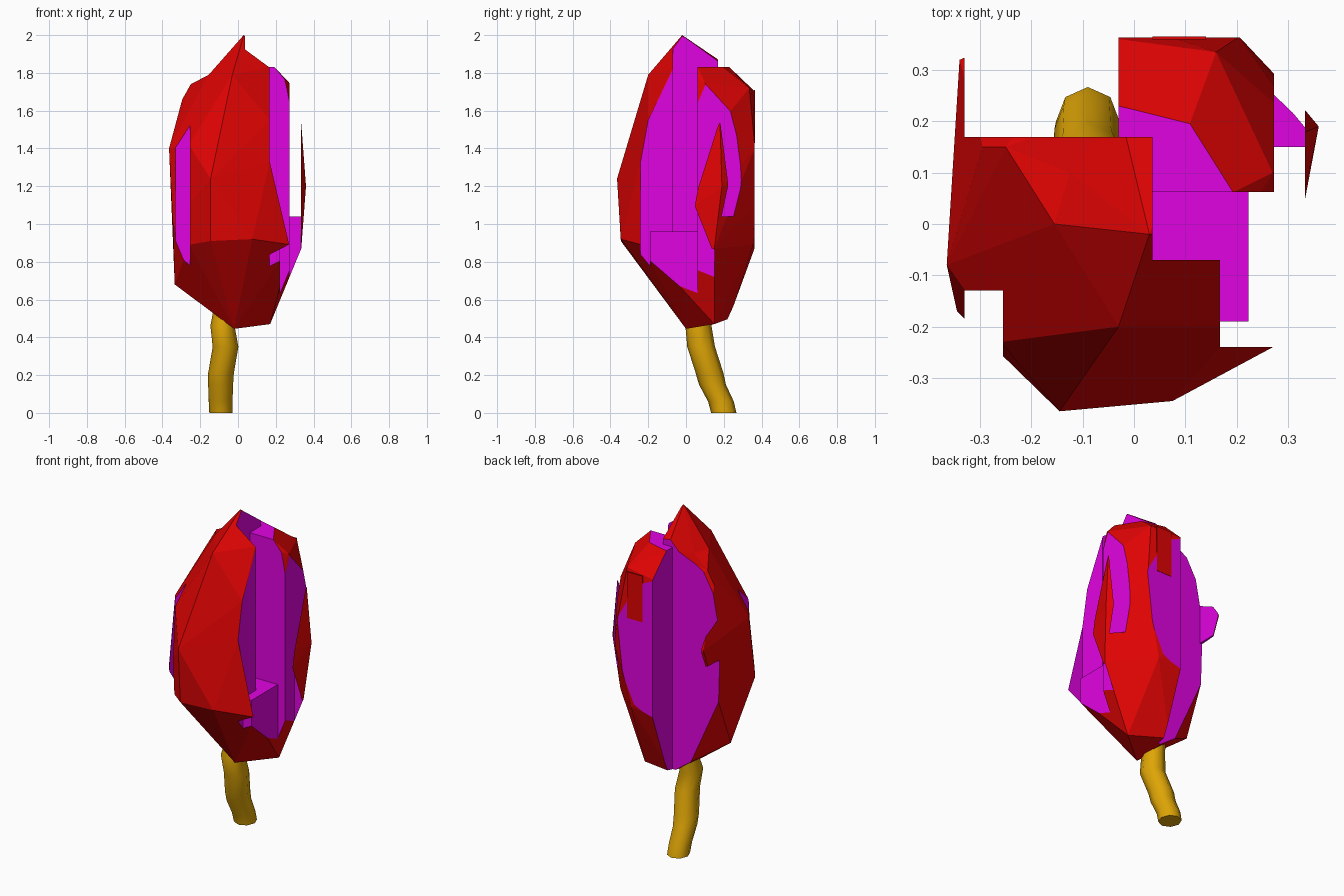
import bpy, bmesh, math
from mathutils import Vector

cube = bpy.data.objects.get("Cube")
if cube:
    bpy.data.objects.remove(cube, do_unlink=True)


def make_material(name, rgb):
    mat = bpy.data.materials.new(name)
    mat.use_nodes = True
    mat.diffuse_color = (*rgb, 1)
    mat.node_tree.nodes["Principled BSDF"].inputs["Base Color"].default_value = (*rgb, 1)
    return mat


red = make_material("red_skin", (.75, .001, .001))
magenta = make_material("magenta_flesh", (.75, .001, .75))
mustard = make_material("mustard_stem", (.74, .38, .002))


def make_object(name, bm, materials):
    bmesh.ops.recalc_face_normals(bm, faces=bm.faces[:])
    mesh = bpy.data.meshes.new(name)
    bm.to_mesh(mesh)
    bm.free()
    for mat in materials:
        mesh.materials.append(mat)
    obj = bpy.data.objects.new(name, mesh)
    bpy.context.collection.objects.link(obj)
    return obj


def add_box(bm, x0, x1, y0, y1, z0, z1):
    for v in bmesh.ops.create_cube(bm, size=1)["verts"]:
        v.co = (x1 if v.co.x > 0 else x0, y1 if v.co.y > 0 else y0,
                z1 if v.co.z > 0 else z0)


# Pod: a faceted convex skin
peak = Vector((.03, -.02, 2))
shoulder = Vector((-.25, .15, 1.74))
crown = [peak, shoulder, (-.03, -.2, 1.79), (-.155, 0, 1.79), (-.295, .15, 1.66),
         (.165, -.07, 1.83), (.165, .06, 1.83), (.27, .1, 1.75), (-.03, .23, 1.83),
         (.16, .335, 1.72), (-.1, .37, 1.7)]
waist = [(-.1, .42, 1.5), (-.1, .42, 1.1), (.205, .365, 1.4), (.17, .365, 1.1),
         (.285, .28, 1.2), (.36, .19, 1.2), (.335, .075, 1.2), (.335, .18, 1.53),
         (.335, .15, .87), (.28, -.235, .89), (.168, -.24, 1.33), (.168, -.2, 1.55),
         (-.145, -.365, 1.24), (-.145, -.345, .91), (.075, -.345, .92),
         (-.26, -.24, .89), (-.26, -.23, 1.42), (-.365, -.08, 1.4),
         (-.345, -.17, 1), (-.34, .32, 1.34)]
base = [(-.335, .05, .68), (-.03, .37, .89), (.12, .355, .89), (-.02, 0, .445),
        (.17, .15, .47), (-.06, .23, .5)]
bm = bmesh.new()
for point in crown + waist + base:
    bm.verts.new(point)
bmesh.ops.convex_hull(bm, input=bm.verts[:])
loose = [v for v in bm.verts if not v.link_faces]
bmesh.ops.delete(bm, geom=loose, context='VERTS')

# Slight dip in the ridge from the peak to the shoulder
for edge in bm.edges[:]:
    ends = [v.co for v in edge.verts]
    if all(min((c - p).length for c in ends) < .001 for p in (peak, shoulder)):
        dip = bmesh.utils.edge_split(edge, edge.verts[0], .5)[1]
        dip.co = (-.125, .1, 1.79)
        bmesh.ops.triangulate(bm, faces=dip.link_faces[:])
        break
pod = make_object("pod", bm, [red, magenta])


# Square cuts that expose the flesh
def carve(x0, x1, y0, y1, z0=-1, z1=3):
    cutter_bm = bmesh.new()
    add_box(cutter_bm, x0, x1, y0, y1, z0, z1)
    for f in cutter_bm.faces:
        f.material_index = 1
    cutter = make_object("cutter", cutter_bm, [red, magenta])
    cutter.hide_render = True
    mod = pod.modifiers.new("cut", 'BOOLEAN')
    mod.operation = 'DIFFERENCE'
    mod.solver = 'EXACT'
    mod.object = cutter
    bpy.context.view_layer.objects.active = pod
    bpy.ops.object.modifier_apply(modifier=mod.name)
    bpy.data.objects.remove(cutter, do_unlink=True)


carve(-.33, -.255, -1, -.13)              # front notch behind the side sliver
carve(-.33, -.03, .17, 1)                 # back corner
carve(-1, -.32, .17, 1, -1, 1.23)         # sliver trimmed to a short tongue
carve(-1, -.32, .17, 1, 1.48)
carve(-1, 1, .363, 1)                     # back slice
carve(-.04, 1, .17, 1, 1.83)              # top of the back block
carve(.036, 1, .062, .18, 1.83)
carve(.036, .333, -.07, .062, .96)        # deep side slot
carve(.168, .333, -.24, -.06, .96)
carve(.223, .333, -.24, .062)             # low side steps
carve(.168, .23, -.24, -.19)
carve(.273, .333, .05, 1, 1.04)           # gap behind the other sliver
carve(.273, .333, .05, .15)

# Skin patch left on the back slice
bm = bmesh.new()
add_box(bm, .036, .14, .36, .365, 1.43, 1.71)
make_object("back_skin_patch", bm, [red])

# Stem: octagonal rings along a bent path, with a radius at each point
path = [(-.09, .2, 0, .062), (-.092, .185, .06, .063), (-.092, .14, .15, .066),
        (-.09, .125, .21, .068), (-.066, .08, .35, .068), (-.082, .066, .46, .064),
        (-.06, .1, .6, .06)]
sides = 8
bm = bmesh.new()
rings = []
for x, y, z, radius in path:
    turns = [math.tau * i / sides for i in range(sides)]
    rings.append([bm.verts.new((x + radius * math.cos(t), y + radius * 1.08 * math.sin(t), z))
                  for t in turns])
for low, high in zip(rings, rings[1:]):
    for i in range(sides):
        j = (i + 1) % sides
        bm.faces.new((low[i], low[j], high[j], high[i]))
bm.faces.new(rings[0])
bm.faces.new(rings[-1])
stem = make_object("stem", bm, [mustard])
bpy.ops.object.select_all(action='DESELECT')
stem.select_set(True)
bpy.context.view_layer.objects.active = stem
bpy.ops.object.shade_smooth_by_angle(angle=math.radians(50))
